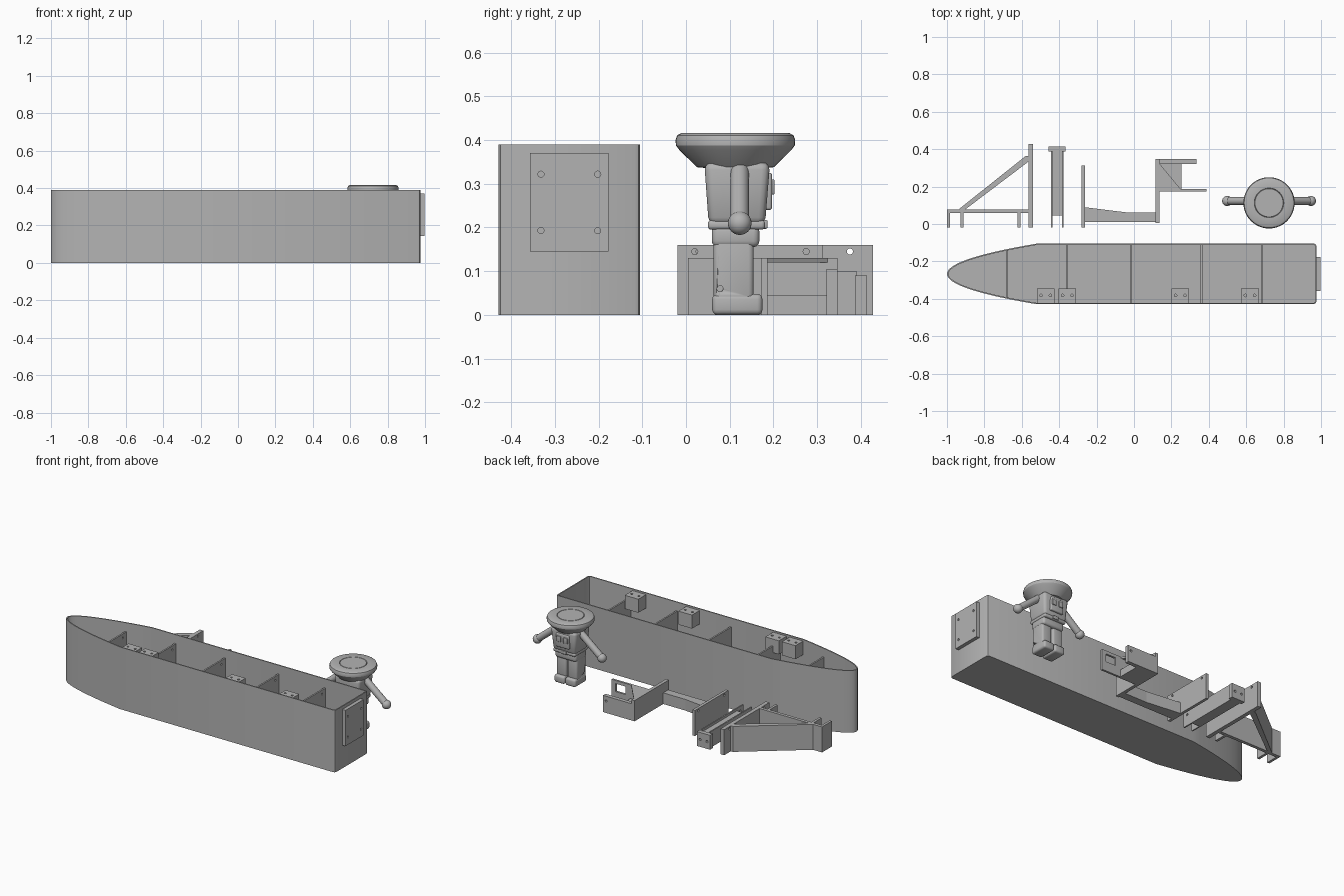
import bpy, bmesh, math
from mathutils import Vector

if "Cube" in bpy.data.objects:
    bpy.data.objects.remove(bpy.data.objects["Cube"])

grey = bpy.data.materials.new("plain grey")
grey.use_nodes = True
GREY = (0.45, 0.45, 0.45, 1)
grey.diffuse_color = GREY
grey.node_tree.nodes["Principled BSDF"].inputs["Base Color"].default_value = GREY


def finish(name, bm, smooth=False):
    bmesh.ops.recalc_face_normals(bm, faces=bm.faces)
    mesh = bpy.data.meshes.new(name)
    bm.to_mesh(mesh)
    bm.free()
    mesh.materials.append(grey)
    ob = bpy.data.objects.new(name, mesh)
    bpy.context.collection.objects.link(ob)
    if smooth:
        shade(ob)
    return ob


def activate(ob):
    bpy.ops.object.select_all(action='DESELECT')
    ob.select_set(True)
    bpy.context.view_layer.objects.active = ob


def shade(ob):
    activate(ob)
    bpy.ops.object.shade_smooth_by_angle(angle=math.radians(30))


def prism(name, pts, z0, z1):
    bm = bmesh.new()
    face = bm.faces.new([bm.verts.new((x, y, z0)) for x, y in pts])
    ext = bmesh.ops.extrude_face_region(bm, geom=[face])
    for v in ext["geom"]:
        if isinstance(v, bmesh.types.BMVert):
            v.co.z = z1
    return finish(name, bm)


def box(name, x0, x1, y0, y1, z0, z1, bevel=0):
    ob = prism(name, [(x0, y0), (x1, y0), (x1, y1), (x0, y1)], z0, z1)
    if bevel:
        m = ob.modifiers.new("round", 'BEVEL')
        m.width, m.segments = bevel, 3
        activate(ob)
        bpy.ops.object.modifier_apply(modifier="round")
        shade(ob)
    return ob


def rod(name, a, b, r, sides=24):
    a, b = Vector(a), Vector(b)
    bm = bmesh.new()
    bmesh.ops.create_cone(bm, cap_ends=True, segments=sides, radius1=r, radius2=r,
                          depth=(b - a).length)
    bm.transform((b - a).to_track_quat('Z', 'Y').to_matrix().to_4x4())
    bmesh.ops.translate(bm, verts=bm.verts, vec=(a + b) / 2)
    return finish(name, bm, True)


def subtract(ob, cutter):
    m = ob.modifiers.new("cut", 'BOOLEAN')
    m.operation, m.object, m.solver = 'DIFFERENCE', cutter, 'EXACT'
    activate(ob)
    bpy.ops.object.modifier_apply(modifier="cut")
    bpy.data.objects.remove(cutter)


def drill(ob, centre, axis, r=0.007, depth=0.03):
    c, d = Vector(centre), Vector(axis) * depth
    subtract(ob, rod("cutter", c - d, c + d, r, 16))


def lathe(name, profile, centre):
    bm = bmesh.new()
    vs = [bm.verts.new((r, 0, z)) for r, z in profile]
    edges = [bm.edges.new(p) for p in zip(vs, vs[1:])]
    bmesh.ops.spin(bm, geom=vs + edges, axis=(0, 0, 1), cent=(0, 0, 0),
                   angle=math.tau, steps=48)
    bmesh.ops.remove_doubles(bm, verts=bm.verts, dist=0.0001)
    bmesh.ops.translate(bm, verts=bm.verts, vec=centre)
    return finish(name, bm, True)


# Hull: parabolic bow, straight sides, open top
MID, HALF, WALL, TOP = -0.267, 0.162, 0.007, 0.39


def half_width(x):
    return HALF * math.sqrt(min(1, (x + 1) / 0.48))


side = [(-1 + 0.48 * (i / 16) ** 2, HALF * i / 16) for i in range(1, 17)]
side += [(0.963, HALF), (0.971, HALF - 0.004), (0.975, HALF - 0.012)]
outline = [(-1, MID)] + [(x, MID - w) for x, w in side]
outline += [(x, MID + w) for x, w in reversed(side)]
hull = prism("hull", outline, 0, TOP)
bm = bmesh.new()
bm.from_mesh(hull.data)
bmesh.ops.delete(bm, geom=[f for f in bm.faces if f.normal.z > 0.9], context='FACES_ONLY')
bm.to_mesh(hull.data)
bm.free()
m = hull.modifiers.new("wall", 'SOLIDIFY')
m.thickness, m.offset, m.use_even_offset = WALL, -1, True
activate(hull)
bpy.ops.object.modifier_apply(modifier="wall")
shade(hull)

# Bulkheads and drilled mounting blocks
for x in (-0.68, -0.357, -0.015, 0.36, 0.683):
    w = half_width(x) - WALL / 2
    wall = box("bulkhead", x - 0.005, x + 0.005, MID - w, MID + w, 0.004, 0.335)
    drill(wall, (x, MID + w - 0.04, 0.31), (1, 0, 0), 0.006)
for x in (-0.472, -0.357, 0.247, 0.62):
    block = box("mounting_block", x - 0.047, x + 0.047, MID - HALF + 0.003, -0.345, 0.295, 0.38)
    for s in (-1, 1):
        drill(block, (x + s * 0.025, -0.382, 0.38), (0, 0, 1))

# Stern plate
plate = box("stern_plate", 0.974, 0.997, -0.357, -0.177, 0.145, 0.37)
for y in (-0.332, -0.202):
    for z in (0.193, 0.322):
        drill(plate, (1.0, y, z), (1, 0, 0), 0.007, 0.02)

# Triangular bracket
H = 0.16
box("bracket_bar", -1, -0.56, 0.058, 0.078, 0, H)
prism("bracket_brace", [(-0.938, 0.078), (-0.902, 0.078), (-0.562, 0.335), (-0.562, 0.363),
                        (-0.58, 0.363)], 0, H)
for x in (-0.992, -0.92, -0.615):
    box("bracket_tab", x - 0.008, x + 0.008, -0.02, 0.06, 0, H)
plate = box("bracket_plate", -0.565, -0.54, -0.02, 0.428, 0, H)
for y in (0.03, 0.375):
    drill(plate, (-0.55, y, 0.145), (1, 0, 0))

# Straight beam with side cheeks and end cap
box("beam_core", -0.436, -0.386, 0.045, 0.39, 0, 0.085)
for x in (-0.44, -0.382):
    cheek = box("beam_cheek", x - 0.004, x + 0.004, -0.02, 0.39, 0, 0.1)
    drill(cheek, (x, 0.01, 0.07), (1, 0, 0))
cap = box("beam_cap", -0.457, -0.365, 0.387, 0.414, 0, 0.09)
for x in (-0.435, -0.387):
    drill(cap, (x, 0.41, 0.045), (0, 1, 0), 0.007, 0.02)

# Stepped bracket: mounting plate, tapered arm, end wall, tray and arms
plate = box("arm_plate", -0.28, -0.262, -0.02, 0.312, 0, H)
for y in (0.02, 0.275):
    drill(plate, (-0.27, y, 0.145), (1, 0, 0))
prism("tapered_arm", [(-0.265, 0.012), (0.118, 0.012), (0.118, 0.062), (-0.04, 0.062),
                      (-0.265, 0.09)], 0, 0.07)
box("arm_end_wall", 0.115, 0.136, 0.005, 0.347, 0, 0.13)
box("tray", 0.135, 0.255, 0.18, 0.33, 0, 0.045)
prism("tray_gusset", [(0.135, 0.18), (0.255, 0.18), (0.135, 0.325)], 0.12, 0.13)
bar = box("tray_bar", 0.13, 0.333, 0.322, 0.347, 0, 0.105)
drill(bar, (0.312, 0.335, 0.075), (0, 1, 0))
panel = box("window_panel", 0.13, 0.387, 0.173, 0.186, 0, 0.13)
subtract(panel, box("cutter", 0.29, 0.36, 0.1, 0.25, 0.06, 0.11))

# Figure: rimmed hat with a ring groove on top
CX, CY = 0.722, 0.113
lathe("hat", [(0, 0.33), (0.088, 0.338), (0.128, 0.377), (0.136, 0.388), (0.137, 0.4),
              (0.133, 0.411), (0.124, 0.416), (0.079, 0.416), (0.077, 0.412),
              (0.075, 0.416), (0, 0.416)], (CX, CY, 0))

# Figure: torso tapering to the waist, belt and chest gear
torso = box("torso", CX - 0.088, CX + 0.088, CY - 0.07, CY + 0.078, 0.205, 0.35, 0.018)
for v in torso.data.vertices:
    k = 0.84 + 0.16 * min(1, max(0, (v.co.z - 0.205) / 0.06))
    v.co.x = CX + (v.co.x - CX) * k
    v.co.y = CY + (v.co.y - CY) * k
box("belt", CX - 0.076, CX + 0.076, CY - 0.063, CY + 0.068, 0.195, 0.217, 0.008)
box("belt_buckle", CX - 0.02, CX + 0.02, CY + 0.05, CY + 0.074, 0.197, 0.217, 0.004)
box("hips", CX - 0.074, CX + 0.074, CY - 0.054, CY + 0.055, 0.155, 0.205, 0.014)
box("chest_panel", CX - 0.045, CX + 0.045, CY + 0.06, CY + 0.084, 0.24, 0.325, 0.006)
for s in (-1, 1):
    box("chest_pocket", CX + s * 0.024 - 0.015, CX + s * 0.024 + 0.015,
        CY + 0.07, CY + 0.09, 0.275, 0.31, 0.004)

# Figure: arms with ball hands, legs and boots
for s in (-1, 1):
    shoulder = (CX + s * 0.07, CY + 0.01, 0.335)
    hand = (CX + s * 0.224, CY + 0.01, 0.21)
    rod("arm", shoulder, hand, 0.021)
    bm = bmesh.new()
    bmesh.ops.create_uvsphere(bm, u_segments=24, v_segments=16, radius=0.027)
    bmesh.ops.translate(bm, verts=bm.verts, vec=hand)
    finish("hand", bm, True)
    x = CX + s * 0.038
    leg = box("leg", x - 0.034, x + 0.034, CY - 0.05, CY + 0.042, 0.03, 0.18, 0.012)
    drill(leg, (x + s * 0.034, CY - 0.035, 0.06), (1, 0, 0), 0.007, 0.01)
    box("boot", x - 0.036, x + 0.036, CY - 0.053, CY + 0.062, 0, 0.048, 0.012)
